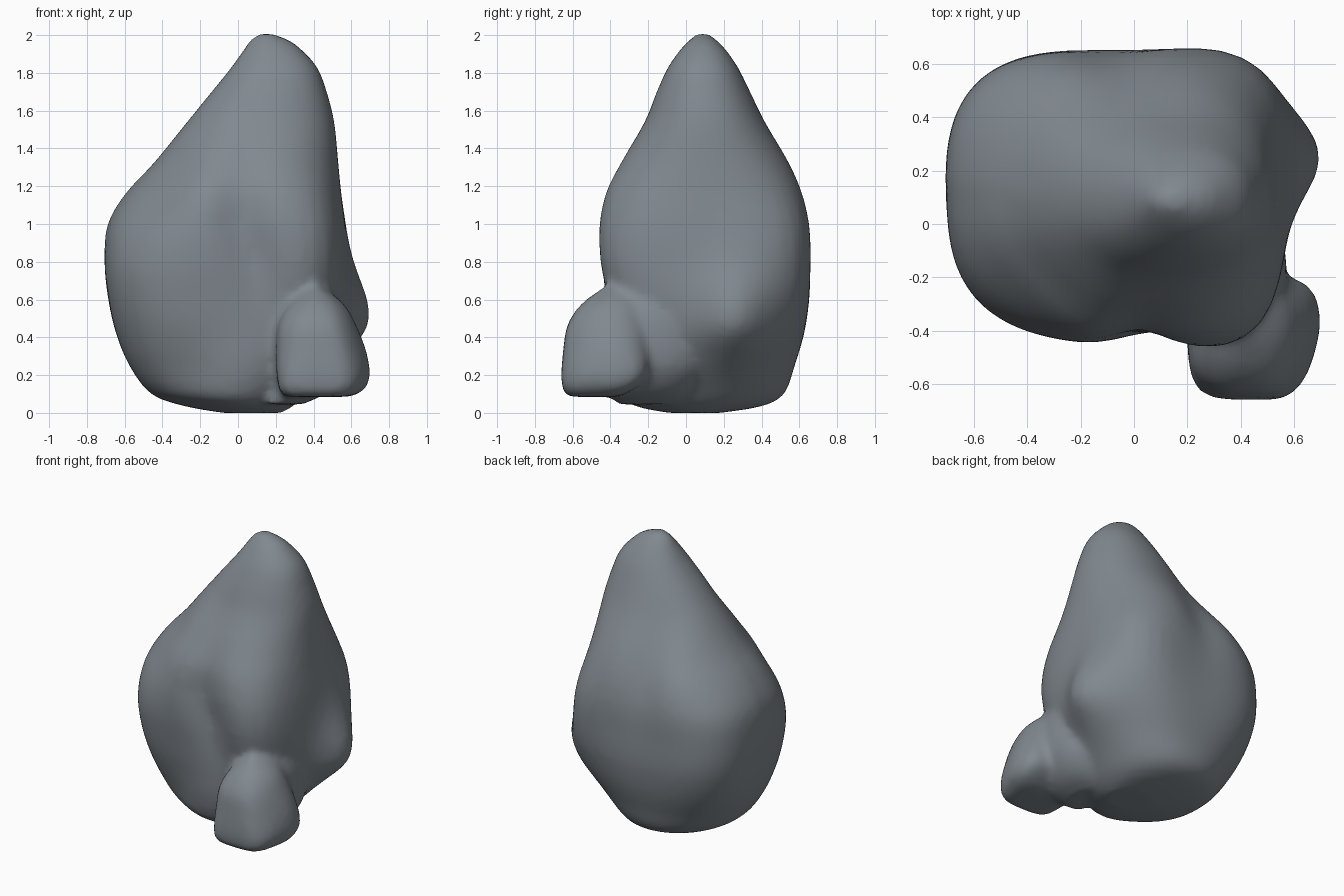
import bpy, bmesh, math
from mathutils import Vector

stone = bpy.data.materials.new("slate grey stone")
stone.diffuse_color = (0.22, 0.25, 0.275, 1)


def catmull(rows, steps):
    """Smoothly interpolate the rows of section measurements."""
    out = []
    for i in range(len(rows) - 1):
        p0, p1 = rows[max(i - 1, 0)], rows[i]
        p2, p3 = rows[i + 1], rows[min(i + 2, len(rows) - 1)]
        for s in range(steps):
            t = s / steps
            out.append([0.5 * (2*b + (c - a)*t + (2*a - 5*b + 4*c - d)*t*t
                               + (3*b - a - 3*c + d)*t**3)
                        for a, b, c, d in zip(p0, p1, p2, p3)])
    out.append(list(rows[-1]))
    return out


def bell(v, mid, width):
    return math.exp(-((v - mid) / width) ** 2)


def loft(bm, rows, sides, steps, shape):
    """Stack rounded-square sections: z, x min, x max, y min, y max, squareness."""
    rings = []
    for z, x0, x1, y0, y1, n in catmull(rows, steps):
        ring = []
        for k in range(sides):
            a = 2 * math.pi * k / sides
            c, s = math.cos(a), math.sin(a)
            r = (abs(c) ** n + abs(s) ** n) ** (-1 / n)
            p = Vector(((x0 + x1) / 2 + r * c * (x1 - x0) / 2,
                        (y0 + y1) / 2 + r * s * (y1 - y0) / 2, z))
            ring.append(bm.verts.new(shape(p)))
        rings.append(ring)
    for lo, hi in zip(rings, rings[1:]):
        for k in range(sides):
            j = (k + 1) % sides
            bm.faces.new((lo[k], lo[j], hi[j], hi[k]))
    bm.faces.new(rings[0][::-1])
    bm.faces.new(rings[-1])


# Corner swellings and hollows: angle, width (degrees), height, spread, amount
CORNERS = [(-52, 20, 0.85, 0.40, 0.065), (48, 24, 0.85, 0.35, 0.065),
           (-140, 26, 1.12, 0.25, -0.08), (-122, 24, 0.22, 0.2, -0.045),
           (140, 24, 0.75, 0.3, 0.02)]


def weather(p):
    x, y, z = p
    ang = math.degrees(math.atan2(y - 0.1, x))
    out = Vector((x, y - 0.1)).normalized()
    push = sum(m * bell(ang, a, w) * bell(z, h, s) for a, w, h, s, m in CORNERS)
    x, y = x + out.x * push, y + out.y * push
    # Gully down the front and the back, between left lobe and right ridge
    if y < 0.1:
        mid = 0.02 + 0.3 * max(0, 1.0 - z)
        y += 0.065 * bell(x, mid, 0.13) * bell(z, 0.95, 0.4) * min(1, (0.1 - y) * 4)
    else:
        y -= 0.05 * bell(x, -0.08, 0.16) * bell(z, 1.25, 0.3) * min(1, (y - 0.1) * 4)
    # Knob on the right flank, fading slowly upwards
    if x > 0.2:
        rise = bell(z, 0.47, 0.28 if z > 0.47 else 0.19)
        x += 0.145 * bell(y, 0.26, 0.21) * rise * min(1, (x - 0.2) * 4)
    return Vector((x, y, z))


def skew(p):
    # Slant the lump's right side
    x, y, z = p
    if x > 0.5 and y < -0.4:
        x -= 0.25 * (-0.4 - y) * min(1, (x - 0.5) * 6)
    return Vector((x, y, z))


bm = bmesh.new()

# Main boulder
loft(bm, [
    (0.0, -0.08, 0.23, -0.09, 0.18, 2.0),
    (0.035, -0.28, 0.29, -0.27, 0.40, 2.0),
    (0.10, -0.46, 0.36, -0.36, 0.52, 2.1),
    (0.25, -0.575, 0.47, -0.40, 0.575, 2.3),
    (0.42, -0.645, 0.54, -0.41, 0.625, 2.6),
    (0.60, -0.685, 0.57, -0.425, 0.65, 2.8),
    (0.80, -0.705, 0.575, -0.45, 0.65, 2.8),
    (1.00, -0.69, 0.565, -0.46, 0.65, 2.7),
    (1.17, -0.59, 0.545, -0.435, 0.62, 2.5),
    (1.33, -0.44, 0.53, -0.35, 0.55, 2.3),
    (1.54, -0.27, 0.51, -0.22, 0.42, 2.2),
    (1.70, -0.14, 0.47, -0.155, 0.34, 2.2),
    (1.83, -0.035, 0.42, -0.095, 0.275, 2.2),
    (1.93, 0.035, 0.33, -0.025, 0.205, 2.1),
    (1.98, 0.07, 0.26, 0.025, 0.155, 2.0),
    (2.01, 0.115, 0.17, 0.06, 0.115, 2.0),
], 56, 3, weather)

# Small lump at the front right foot, its underside rising towards the back
loft(bm, [
    (0.085, 0.25, 0.60, -0.62, -0.36, 3.5),
    (0.12, 0.22, 0.67, -0.65, -0.28, 4.5),
    (0.20, 0.205, 0.70, -0.66, -0.20, 4),
    (0.33, 0.20, 0.68, -0.65, -0.19, 3.0),
    (0.46, 0.21, 0.63, -0.63, -0.20, 2.6),
    (0.56, 0.255, 0.575, -0.57, -0.21, 2.2),
    (0.63, 0.32, 0.50, -0.49, -0.22, 2),
    (0.67, 0.38, 0.44, -0.43, -0.25, 2),
], 32, 3, skew)

# Neck that runs from the lump into the boulder
loft(bm, [
    (0.045, 0.12, 0.34, -0.36, -0.02, 2),
    (0.11, 0.17, 0.47, -0.42, 0.03, 2.2),
    (0.25, 0.18, 0.56, -0.47, 0.10, 2.3),
    (0.45, 0.21, 0.57, -0.46, 0.10, 2.2),
    (0.58, 0.27, 0.54, -0.43, 0.08, 2.1),
    (0.69, 0.35, 0.47, -0.38, 0.03, 2),
], 32, 3, lambda p: p)

mesh = bpy.data.meshes.new("boulder")
bm.to_mesh(mesh)
bm.free()
mesh.materials.append(stone)
boulder = bpy.data.objects.new("boulder", mesh)
bpy.context.collection.objects.link(boulder)

# Fuse the masses into one skin and soften the joins
fuse = boulder.modifiers.new("fuse", "REMESH")
fuse.mode = "VOXEL"
fuse.voxel_size = 0.025
fuse.use_smooth_shade = True
soften = boulder.modifiers.new("soften", "SMOOTH")
soften.factor = 0.5
soften.iterations = 6
